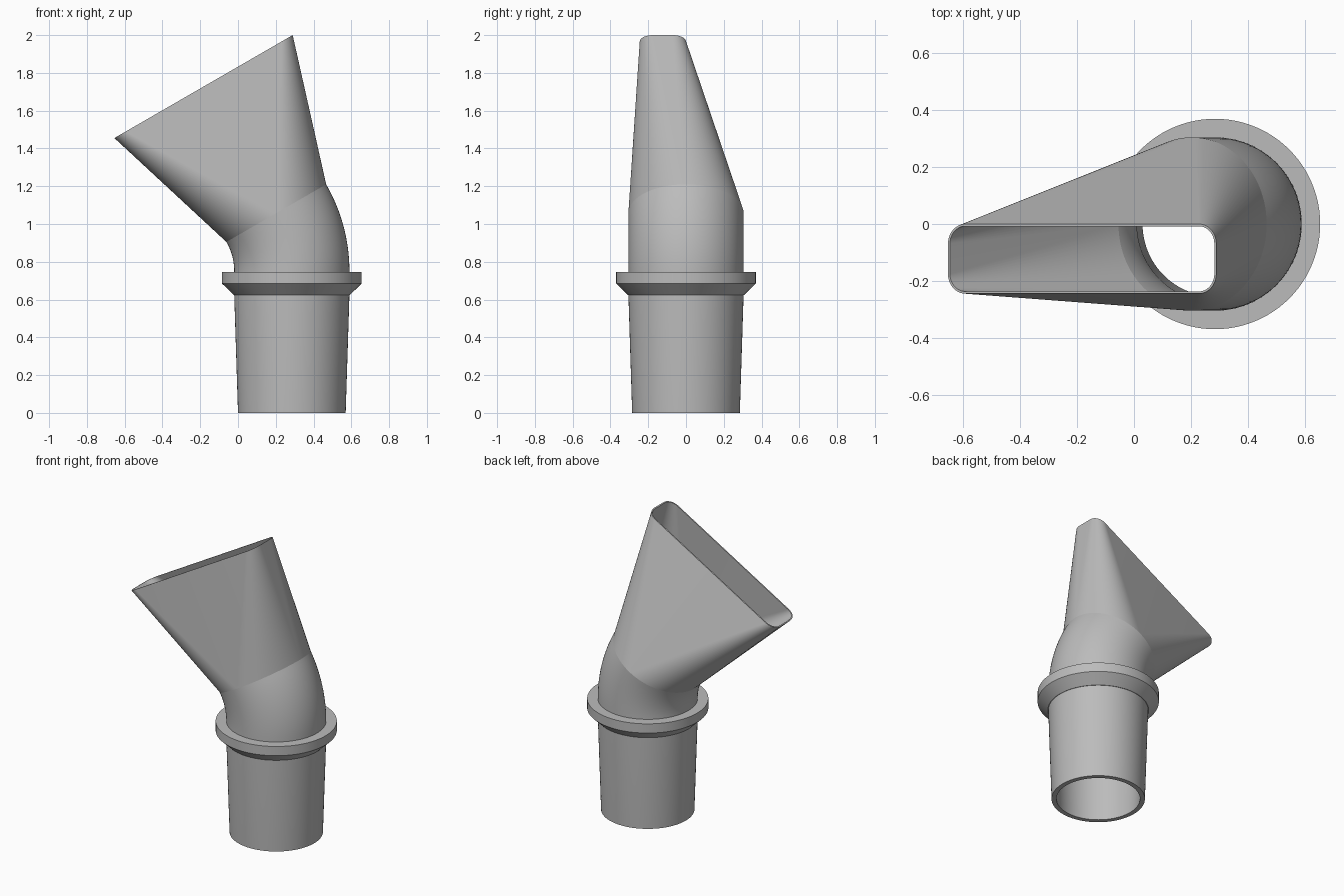
import bpy, bmesh, math
from mathutils import Vector

cube = bpy.data.objects.get("Cube")
if cube:
    bpy.data.objects.remove(cube)

grey = bpy.data.materials.new("plain_grey")
grey.use_nodes = True
COLOUR = (0.5, 0.5, 0.5, 1)
grey.diffuse_color = COLOUR
grey.node_tree.nodes["Principled BSDF"].inputs["Base Color"].default_value = COLOUR

STEPS = 24           # segments per quarter turn
AXIS_X = 0.285       # axis of the upright tube
BEND = math.radians(30)
BEND_R = 0.615       # centreline radius of the elbow
BEND_Z = 0.75


def ring(centre, tilt, hx, hy, corner):
    """Rounded rectangle in a plane tilted about y; a circle when hx = hy = corner."""
    u, v = Vector((math.cos(tilt), 0, math.sin(tilt))), Vector((0, 1, 0))
    points = []
    for q, (sx, sy) in enumerate([(1, 1), (-1, 1), (-1, -1), (1, -1)]):
        for i in range(STEPS + 1):
            a = (q + i / STEPS) * math.pi / 2
            points.append(Vector(centre)
                          + u * (sx * (hx - corner) + corner * math.cos(a))
                          + v * (sy * (hy - corner) + corner * math.sin(a)))
    return points


def level(r, z):
    return ring((AXIS_X, 0, z), 0, r, r, r)


def bend_ring(t, r):
    centre = (AXIS_X - BEND_R + BEND_R * math.cos(t), 0, BEND_Z + BEND_R * math.sin(t))
    return ring(centre, t, r, r, r)


def slot(wall):
    return ring((-0.1825, -0.1225, 1.7275), BEND, 0.545 - wall, 0.1225 - wall, 0.07 - wall)


def loft(name, *shells):
    """Skin each list of rings into one object."""
    bm = bmesh.new()
    for rings in shells:
        rows = [[bm.verts.new(p) for p in r] for r in rings]
        for a, b in zip(rows, rows[1:]):
            for i in range(len(a)):
                j = (i + 1) % len(a)
                bm.faces.new((a[i], a[j], b[j], b[i]))
    bmesh.ops.remove_doubles(bm, verts=bm.verts, dist=1e-5)
    mesh = bpy.data.meshes.new(name)
    bm.to_mesh(mesh)
    bm.free()
    mesh.materials.append(grey)
    obj = bpy.data.objects.new(name, mesh)
    bpy.context.collection.objects.link(obj)
    bpy.ops.object.select_all(action='DESELECT')
    obj.select_set(True)
    bpy.context.view_layer.objects.active = obj
    bpy.ops.object.shade_smooth_by_angle(angle=math.radians(30))


# Tapered hollow tube
loft("tube", [level(0.275, BEND_Z), level(0.255, 0), level(0.285, 0),
              level(0.305, 0.625), level(0.305, BEND_Z)])

# Stop collar with a chamfered underside
loft("collar", [level(r, z) for r, z in
                [(0.3, 0.625), (0.308, 0.625), (0.37, 0.685), (0.37, 0.747), (0.3, 0.747)]])

# Elbow, outer wall upwards and inner wall back down
turns = [i / 16 for i in range(17)]
loft("elbow",
     [bend_ring(t * BEND, 0.305) for t in turns],
     [bend_ring(t * BEND, 0.275 + 0.022 * t) for t in reversed(turns)])

# Flattened nozzle, round at the elbow and slot-shaped at the mouth
loft("nozzle", [bend_ring(BEND, 0.305), slot(0), slot(0.008), bend_ring(BEND, 0.297)])
